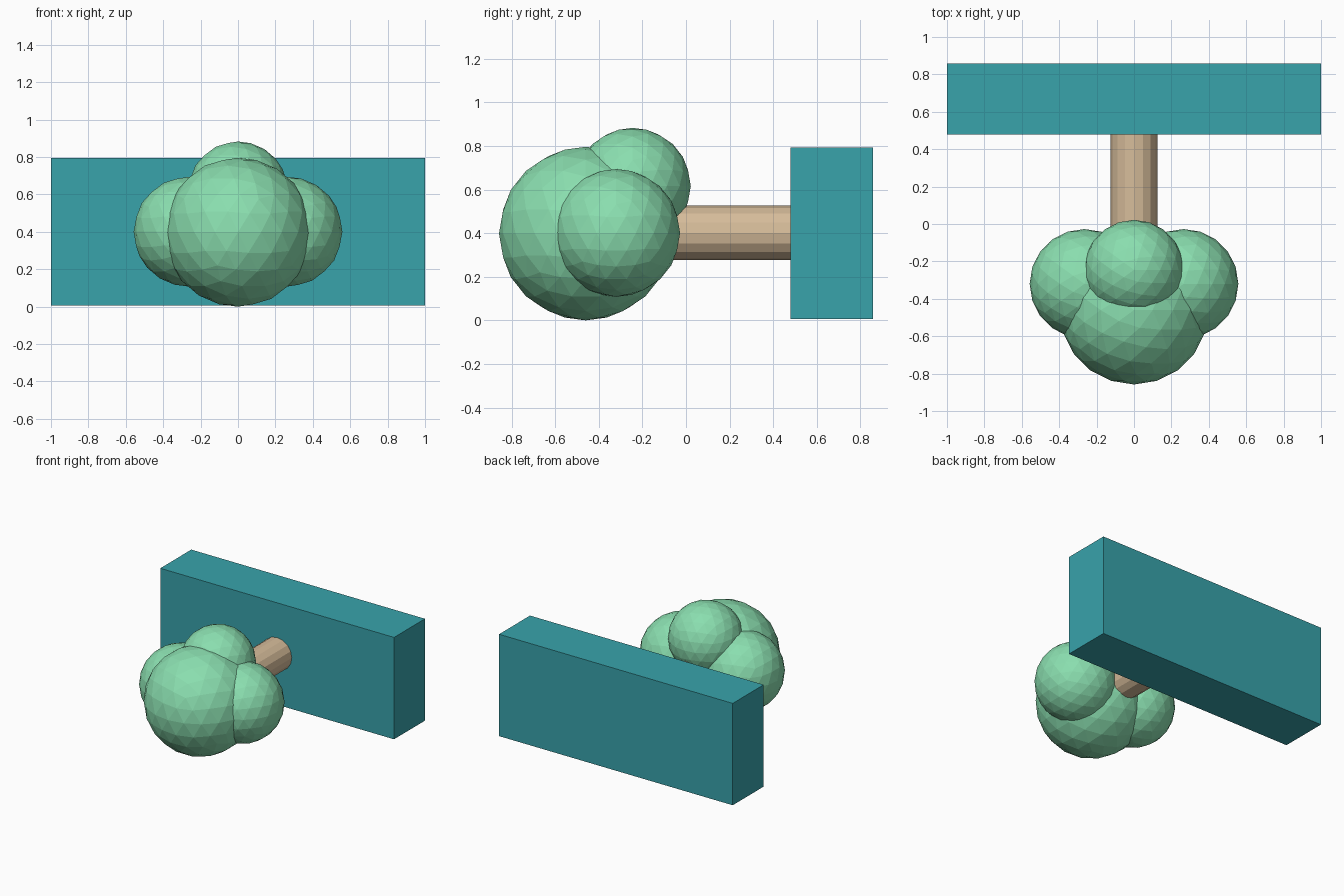
import bpy, math

if "Cube" in bpy.data.objects:
    bpy.data.objects.remove(bpy.data.objects["Cube"])


def material(name, r, g, b):
    # sRGB 0-255 to linear
    m = bpy.data.materials.new(name)
    lin = [((c / 255 + 0.055) / 1.055) ** 2.4 for c in (r, g, b)]
    m.diffuse_color = (*lin, 1)
    m.use_nodes = True
    m.node_tree.nodes["Principled BSDF"].inputs["Base Color"].default_value = m.diffuse_color
    return m


teal = material("teal", 56, 163, 171)
leaf_green = material("leaf green", 138, 222, 175)
bark_tan = material("bark tan", 214, 188, 154)


def finish(name, mat):
    ob = bpy.context.object
    ob.name = name
    ob.data.materials.append(mat)
    return ob


def foliage(name, radius, location):
    bpy.ops.mesh.primitive_ico_sphere_add(subdivisions=3, radius=radius, location=location)
    finish(name, leaf_green)


# Foliage clumps: large one, a mirrored pair and a small one on top
foliage("main_foliage", 0.398, (0, -0.46, 0.398))
for side, label in ((-1, "left"), (1, "right")):
    foliage(label + "_foliage", 0.293, (side * 0.265, -0.32, 0.401))
foliage("upper_foliage", 0.267, (0, -0.245, 0.616))

# Trunk lying along y
y0, y1 = -0.3, 0.49
bpy.ops.mesh.primitive_cylinder_add(vertices=16, radius=0.125, depth=y1 - y0,
                                    location=(0, (y0 + y1) / 2, 0.401),
                                    rotation=(math.pi / 2, 0, 0))
finish("trunk", bark_tan)

# Planter block at the back
bpy.ops.mesh.primitive_cube_add(size=1, location=(0, 0.668, 0.4))
finish("base_block", teal).scale = (2, 0.378, 0.788)
